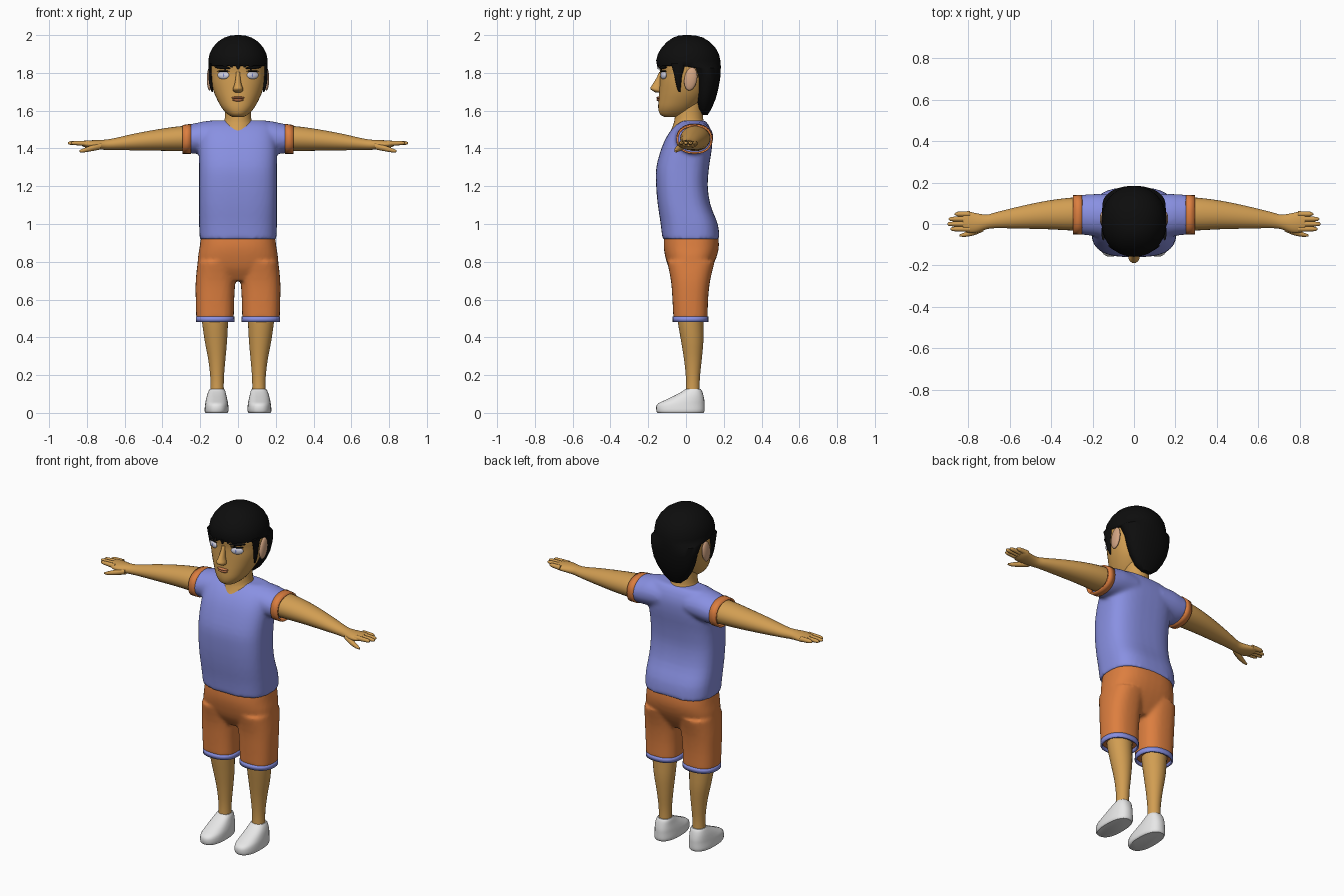
import bpy, bmesh, math
from mathutils import Matrix, Vector


def material(name, rgb):
    m = bpy.data.materials.new(name)
    m.diffuse_color = (*rgb, 1)
    return m


SKIN = material("skin", (0.64, 0.34, 0.085))
EAR = material("ear_skin", (0.66, 0.38, 0.23))
BLUE = material("shirt_blue", (0.25, 0.28, 0.76))
ORANGE = material("shorts_orange", (0.72, 0.21, 0.05))
LIP = material("lip", (0.58, 0.2, 0.08))
BLACK = material("hair_black", (0.004, 0.004, 0.004))
WHITE = material("shoe_white", (0.8, 0.8, 0.8))
EYE = material("eye_white", (0.75, 0.75, 0.88))
IRIS = material("iris_blue", (0.2, 0.25, 0.6))


def finish(name, bm, mat, mirror=False):
    bmesh.ops.recalc_face_normals(bm, faces=bm.faces)
    me = bpy.data.meshes.new(name)
    bm.to_mesh(me)
    bm.free()
    me.materials.append(mat)
    me.polygons.foreach_set("use_smooth", [True] * len(me.polygons))
    me.set_sharp_from_angle(angle=math.radians(50))
    ob = bpy.data.objects.new(name, me)
    bpy.context.collection.objects.link(ob)
    if mirror:
        ob.modifiers.new("mirror", 'MIRROR').use_mirror_merge = False
    return ob


def refine(rings, steps):
    """Catmull-Rom interpolation between rings."""
    out = []
    for i in range(len(rings) - 1):
        p = [rings[max(0, min(len(rings) - 1, i + k))] for k in (-1, 0, 1, 2)]
        for s in range(steps):
            t = s / steps
            out.append([0.5 * (2 * b + (c - a) * t + (2 * a - 5 * b + 4 * c - d) * t * t
                        + (3 * b - a - 3 * c + d) * t ** 3) for a, b, c, d in zip(*p)])
    return out + [list(rings[-1])]


def add_loft(bm, rings, axis='z', n=2.0, seg=28, steps=3, cap=True):
    """Ring = (position, a_min, a_max, b_min, b_max); a, b = x, y along z or y, z along x."""
    loops = []
    for t, a0, a1, b0, b1 in refine(rings, steps):
        loop = []
        for k in range(seg):
            th = 2 * math.pi * k / seg
            c, s = math.cos(th), math.sin(th)
            a = (a0 + a1) / 2 + (a1 - a0) / 2 * math.copysign(abs(c) ** (2 / n), c)
            b = (b0 + b1) / 2 + (b1 - b0) / 2 * math.copysign(abs(s) ** (2 / n), s)
            loop.append(bm.verts.new((a, b, t) if axis == 'z' else (t, a, b)))
        loops.append(loop)
    for p, q in zip(loops, loops[1:]):
        for k in range(seg):
            j = (k + 1) % seg
            bm.faces.new((p[k], p[j], q[j], q[k]))
    if cap:
        bm.faces.new(loops[0])
        bm.faces.new(loops[-1])


def loft(name, rings, mat, mirror=False, **kw):
    bm = bmesh.new()
    add_loft(bm, rings, **kw)
    return finish(name, bm, mat, mirror)


def ball(name, pos, size, mat, mirror=False, rot=(0, 0, 0)):
    bm = bmesh.new()
    m = Matrix.Translation(pos)
    for ang, ax in zip(rot, 'XYZ'):
        m = m @ Matrix.Rotation(ang, 4, ax)
    bmesh.ops.create_uvsphere(bm, u_segments=20, v_segments=12, radius=1,
                              matrix=m @ Matrix.Diagonal((*size, 1)))
    return finish(name, bm, mat, mirror)


def fuse(ob, iterations):
    r = ob.modifiers.new("fuse", 'REMESH')
    r.mode = 'VOXEL'
    r.voxel_size = 0.01
    r.use_smooth_shade = True
    s = ob.modifiers.new("soften", 'SMOOTH')
    s.factor, s.iterations = 0.5, iterations


def band(name, rings, mat, axis):
    ob = loft(name, rings, mat, True, axis=axis, n=2.3, steps=1, cap=False)
    s = ob.modifiers.new("cloth", 'SOLIDIFY')
    s.thickness, s.offset = 0.01, -1


# Shirt: boxy trunk fused with both sleeves
bm = bmesh.new()
add_loft(bm, [(0.92, -.203, .203, -.125, .178), (1.0, -.206, .206, -.134, .168),
              (1.1, -.206, .206, -.149, .13), (1.2, -.206, .206, -.158, .115),
              (1.3, -.206, .206, -.157, .122), (1.4, -.207, .207, -.13, .137),
              (1.47, -.2, .2, -.098, .138), (1.52, -.185, .185, -.058, .122),
              (1.548, -.15, .15, -.015, .1)], n=2.9, seg=40)
add_loft(bm, [(.08, -.06, .14, 1.38, 1.545), (.17, -.06, .145, 1.375, 1.545),
              (.22, -.055, .143, 1.372, 1.535), (.262, -.05, .14, 1.374, 1.527)], axis='x')
add_loft(bm, [(-.08, -.06, .14, 1.38, 1.545), (-.17, -.06, .145, 1.375, 1.545),
              (-.22, -.055, .143, 1.372, 1.535), (-.262, -.05, .14, 1.374, 1.527)], axis='x')
fuse(finish("shirt", bm, BLUE), 6)
band("sleeve_trim", [(.25, -.051, .141, 1.371, 1.53), (.293, -.05, .139, 1.371, 1.524)], ORANGE, 'x')

# Shorts: hips fused with two legs
bm = bmesh.new()
add_loft(bm, [(.70, -.14, .14, -.05, .09), (.76, -.205, .205, -.088, .13), (.82, -.212, .212, -.108, .16),
              (.88, -.203, .203, -.118, .174), (.94, -.195, .195, -.115, .17)], n=2.6, seg=40)
for s in (-1, 1):
    add_loft(bm, [(z, *sorted((s * a, s * b)), c, d) for z, a, b, c, d in (
        (.498, .022, .221, -.067, .115), (.6, .02, .224, -.072, .117),
        (.7, .014, .224, -.08, .128), (.8, .01, .214, -.1, .152))], n=2.5)
fuse(finish("shorts", bm, ORANGE), 5)
band("shorts_trim", [(.482, .018, .223, -.071, .118), (.51, .019, .223, -.071, .118)], BLUE, 'z')

# Legs and shoes
loft("leg", [(.1, .075, .147, -.002, .073), (.18, .075, .146, 0, .073), (.28, .067, .157, -.01, .083),
             (.38, .058, .176, -.026, .092), (.48, .053, .19, -.043, .092),
             (.56, .05, .195, -.05, .095)], SKIN, True)
loft("shoe", [(0, .056, .172, -.15, .092), (.012, .05, .177, -.157, .098), (.045, .052, .174, -.153, .098),
              (.068, .056, .17, -.11, .097), (.093, .062, .164, -.058, .092),
              (.115, .067, .156, -.018, .085), (.126, .072, .15, -.005, .078)], WHITE, True, n=2.4)

# Arms with palm, fingers and thumb
loft("arm", [(.2, -.03, .128, 1.385, 1.52), (.3, -.031, .127, 1.386, 1.518), (.42, -.025, .112, 1.388, 1.502),
             (.55, -.022, .085, 1.39, 1.478), (.66, -.02, .058, 1.392, 1.453), (.71, -.025, .045, 1.393, 1.446),
             (.76, -.042, .052, 1.397, 1.444), (.8, -.042, .06, 1.403, 1.442), (.825, -.03, .055, 1.412, 1.44)],
     SKIN, True, axis='x')
for i, (y, tip) in enumerate(((.048, .865), (.024, .893), (0, .9), (-.024, .885))):
    z = 1.427
    loft("finger_%d" % (i + 1), [(.79, y - .014, y + .014, z - .015, z + .014),
                                 (.84, y - .012, y + .012, z - .011, z + .013),
                                 (tip - .012, y - .01, y + .01, z - .008, z + .011),
                                 (tip, y - .003, y + .003, z - .003, z + .005)],
         SKIN, True, axis='x', seg=12)
loft("thumb", [(.725, -.035, .0, 1.395, 1.43), (.77, -.054, -.02, 1.386, 1.418),
               (.815, -.062, -.04, 1.379, 1.402), (.84, -.06, -.05, 1.38, 1.39)],
     SKIN, True, axis='x', seg=14)

# Neck and head
loft("neck", [(1.46, -.09, .09, -.1, .1), (1.5, -.09, .09, -.078, .105), (1.53, -.083, .083, -.066, .103),
              (1.56, -.07, .07, -.06, .09), (1.66, -.068, .068, -.05, .09)], SKIN)
loft("head", [(1.567, -.03, .03, -.115, -.05), (1.582, -.056, .056, -.138, .01), (1.615, -.086, .086, -.147, .05),
              (1.66, -.111, .111, -.145, .09), (1.7, -.128, .128, -.142, .11), (1.75, -.142, .142, -.139, .12),
              (1.8, -.148, .148, -.137, .13), (1.85, -.149, .149, -.143, .13), (1.91, -.13, .13, -.12, .12),
              (1.95, -.08, .08, -.07, .08)], SKIN, n=2.15, seg=36)
loft("nose", [(1.695, -.012, .012, -.158, -.125), (1.705, -.026, .026, -.177, -.125),
              (1.718, -.027, .027, -.189, -.125), (1.738, -.019, .019, -.178, -.125),
              (1.77, -.013, .013, -.158, -.125), (1.805, -.01, .01, -.142, -.125)], SKIN, seg=16)
ball("upper_lip", (0, -.143, 1.668), (.035, .014, .007), LIP)
ball("lower_lip", (0, -.143, 1.657), (.03, .013, .008), LIP)
ball("ear", (.15, .025, 1.768), (.015, .034, .062), EAR, True, (math.radians(-10), 0, 0))

# Eyes and brows following the curve of the face
turn = math.radians(24)
ball("eye", (.078, -.119, 1.788), (.034, .011, .021), EYE, True, (0, 0, turn))
ball("iris", (.076, -.1265, 1.788), (.012, .005, .013), IRIS, True, (0, 0, turn))
ball("eyelid", (.078, -.12, 1.809), (.036, .01, .004), BLACK, True, (0, 0, turn))
ball("brow", (.082, -.122, 1.828), (.046, .01, .008), BLACK, True, (0, math.radians(-5), turn))

# Hair: back mass, fringe edge and rounded crown in one loft
loft("hair", [(1.578, -.035, .035, .085, .115), (1.61, -.075, .075, .062, .135), (1.66, -.108, .108, .05, .156),
              (1.71, -.13, .13, .045, .17), (1.77, -.143, .143, .035, .181), (1.825, -.152, .152, .0, .184),
              (1.838, -.157, .157, -.152, .184), (1.865, -.157, .157, -.158, .182), (1.9, -.151, .151, -.149, .174),
              (1.935, -.133, .133, -.128, .155), (1.965, -.107, .107, -.1, .125), (1.987, -.072, .072, -.068, .09),
              (1.997, -.04, .04, -.04, .055), (2.0, -.012, .012, -.01, .02)], BLACK, steps=1, n=2.1, seg=40)
loft("sideburn", [(1.70, .133, .14, -.04, -.03), (1.74, .134, .152, -.053, -.026),
                  (1.79, .138, .157, -.063, -.02), (1.85, .138, .157, -.08, .0)], BLACK, True, seg=12)

# Jagged fringe tips along the hairline
bm = bmesh.new()
for i in range(11):
    a = math.radians(-90 + (i - 5) * 13.5)
    x, y = .15 * math.cos(a), .01 + .158 * math.sin(a)
    drop = .02 + .012 * (i % 2) + .0025 * abs(i - 5)
    m = Matrix.Translation((x, y, 1.85 - drop / 2)) @ Matrix.Rotation(a, 4, 'Z') \
        @ Matrix.Diagonal((.35, 1, 1, 1))
    bmesh.ops.create_cone(bm, cap_ends=True, segments=8, radius1=.003, radius2=.022,
                          depth=drop, matrix=m)
finish("fringe_tips", bm, BLACK)
